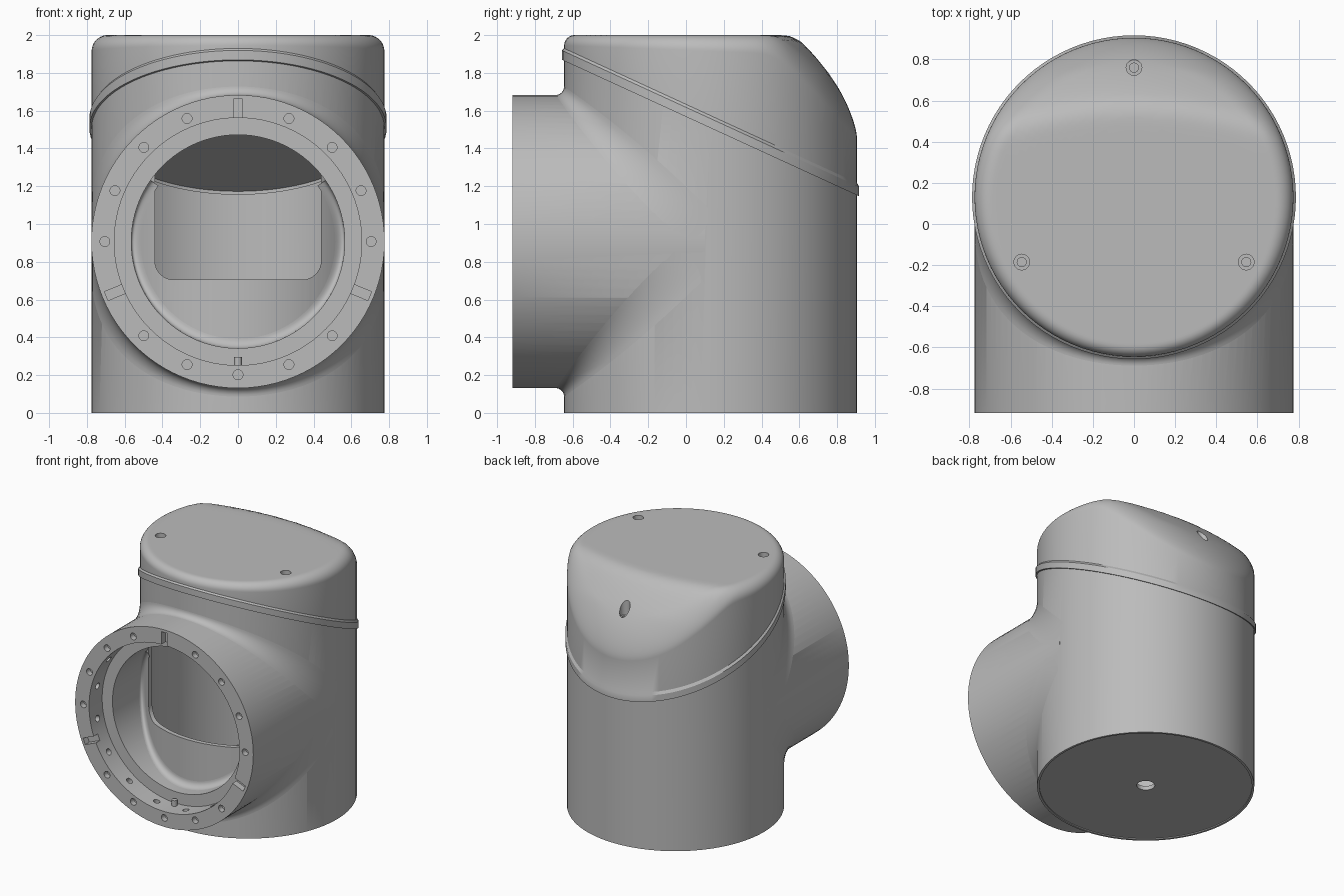
import bpy, bmesh
from math import sin, cos, pi, radians, sqrt, hypot
from mathutils import Matrix, Vector

cube = bpy.data.objects.get("Cube")
if cube:
    bpy.data.objects.remove(cube)

SEG = 96
AXIS_Y = 0.13      # upright tube axis
R = 0.775          # upright tube radius
PORT_Z = 0.907     # front port axis height
PORT_R = 0.776
FRONT = -0.918     # front face of the port

grey = bpy.data.materials.new("plain_grey")
grey.use_nodes = True
grey.diffuse_color = (0.5, 0.5, 0.5, 1)
grey.node_tree.nodes["Principled BSDF"].inputs["Base Color"].default_value = (0.5, 0.5, 0.5, 1)


def finish(name, bm):
    bmesh.ops.recalc_face_normals(bm, faces=bm.faces)
    mesh = bpy.data.meshes.new(name)
    bm.to_mesh(mesh)
    bm.free()
    mesh.materials.append(grey)
    ob = bpy.data.objects.new(name, mesh)
    bpy.context.collection.objects.link(ob)
    return ob


def loft(name, rows, closed=True, caps=True):
    """Skin rows of points; closed rows may be capped at both ends."""
    bm = bmesh.new()
    vs = [[bm.verts.new(p) for p in row] for row in rows]
    n = len(rows[0])
    for a, b in zip(vs, vs[1:]):
        for i in range(n if closed else n - 1):
            j = (i + 1) % n
            bm.faces.new((a[i], a[j], b[j], b[i]))
    if closed and caps:
        bm.faces.new(vs[0])
        bm.faces.new(vs[-1])
    return finish(name, bm)


def ring(radius, height):
    """Circle round the upright axis; height is a function of the angle."""
    angles = [2 * pi * i / SEG for i in range(SEG)]
    return [(radius * cos(a), AXIS_Y + radius * sin(a), height(radius, a)) for a in angles]


def add_rod(bm, start, end, radius, seg=24):
    start, end = Vector(start), Vector(end)
    d = end - start
    m = Matrix.Translation((start + end) / 2) @ d.to_track_quat('Z', 'Y').to_matrix().to_4x4()
    bmesh.ops.create_cone(bm, cap_ends=True, segments=seg, radius1=radius, radius2=radius,
                          depth=d.length, matrix=m)


def rod(name, start, end, radius, seg=SEG):
    bm = bmesh.new()
    add_rod(bm, start, end, radius, seg)
    return finish(name, bm)


def boolean(ob, cutter, op='DIFFERENCE'):
    cutter.hide_render = True
    mod = ob.modifiers.new("cut", 'BOOLEAN')
    mod.operation, mod.solver, mod.object = op, 'EXACT', cutter
    bpy.context.view_layer.objects.active = ob
    bpy.ops.object.modifier_apply(modifier=mod.name)
    bpy.data.objects.remove(cutter)


def on_port(radius, angle, y):
    return (radius * cos(angle), y, PORT_Z + radius * sin(angle))


def seam(radius, a, lift=0.0):
    """Height of the slanted joint under the cap."""
    return 1.508 - 0.459 * radius * sin(a) + lift


# Body: slanted-top upright tube joined with the front port
body = loft("body", [ring(R, lambda r, a: 0), ring(R, lambda r, a: seam(r, a, 0.02))])
boolean(body, rod("port", (0, FRONT, PORT_Z), (0, 0.1, PORT_Z), PORT_R), 'UNION')
boolean(body, rod("recess", (0, -1, PORT_Z), (0, -0.755, PORT_Z), 0.655))
boolean(body, rod("bore", (0, -1, PORT_Z), (0, AXIS_Y, PORT_Z), 0.565))
boolean(body, rod("cavity", (0, AXIS_Y, 0.04), (0, AXIS_Y, 2.5), 0.73))
boolean(body, rod("base_recess", (0, AXIS_Y, -0.1), (0, AXIS_Y, 0.008), 0.758))
boolean(body, rod("cable_hole", (0, AXIS_Y, -0.1), (0, AXIS_Y, 0.1), 0.065, 32))

# Flange details: screw holes, three key slots and radial holes
bm = bmesh.new()
for k in range(16):
    a = 2 * pi * k / 16
    if k in (4, 9, 15):
        m = (Matrix.Translation(on_port(0.7, a, FRONT)) @ Matrix.Rotation(-a, 4, 'Y')
             @ Matrix.Diagonal((0.11, 0.1, 0.05, 1)))
        bmesh.ops.create_cube(bm, size=1, matrix=m)
    else:
        add_rod(bm, on_port(0.705, a, -1), on_port(0.705, a, FRONT + 0.045), 0.026)
    b = a + pi / 16
    add_rod(bm, on_port(0.6, b, -0.83), on_port(0.72, b, -0.83), 0.024)
boolean(body, finish("flange_cutters", bm))
peg = rod("locating_peg", on_port(0.61, -pi / 2, -0.79), on_port(0.68, -pi / 2, -0.79), 0.02, 24)

# Inner sleeve with a round-cornered window facing the port
tube = [(0.72, 0.03), (0.755, 0.03), (0.755, None), (0.72, None), (0.72, 0.03)]
sleeve = loft("inner_sleeve", [
    ring(r, lambda q, a, z=z: seam(q, a, -0.02) if z is None else z) for r, z in tube], caps=False)
bm = bmesh.new()
bm.from_mesh(sleeve.data)
bmesh.ops.remove_doubles(bm, verts=bm.verts, dist=1e-5)
bmesh.ops.recalc_face_normals(bm, faces=bm.faces)
bm.to_mesh(sleeve.data)
bm.free()
outline = []
for cx, cz, start in ((0.34, 1.4, 0), (-0.34, 1.4, 90), (-0.34, 0.805, 180), (0.34, 0.805, 270)):
    for s in range(9):
        t = radians(start + 90 * s / 8)
        outline.append((cx + 0.1 * cos(t), cz + 0.1 * sin(t)))
boolean(sleeve, loft("window", [[(x, y, z) for x, z in outline] for y in (-0.9, 0.0)]))

# Outer fillet where the port meets the upright tube
rows = []
for i in range(SEG + 1):
    t = 2 * pi * i / SEG
    s = abs(sin(t))
    side = 1 if sin(t) >= 0 else -1
    r = 0.045 + 0.12 * cos(t) ** 2
    row = []
    for k in range(9):
        a = pi / 2 * k / 8
        row.append((1.001 * R * cos(t), AXIS_Y - 1.001 * R * s - r + r * sin(a),
                    PORT_Z + side * (1.001 * R * s + r - r * cos(a))))
    rows.append(row)
half = SEG // 2
fillets = [loft("upper_neck_fillet", rows[:half + 1], closed=False),
           loft("lower_neck_fillet", rows[half + 1:-1], closed=False)]

# Inner fillet where the bore meets the sleeve, below the window
rows = []
for i in range(65):
    t = radians(145 + 250 * i / 64)
    row = []
    for k in range(9):
        a = pi / 2 * k / 8
        q = 0.565 - 0.05 * (1 - cos(a))
        y = AXIS_Y - sqrt(0.756 ** 2 - (q * cos(t)) ** 2) - 0.05 * (1 - sin(a))
        row.append(on_port(q, t, y))
    rows.append(row)
fillets.append(loft("bore_fillet", rows, closed=False))

# Cap: slanted lip, rounded rim, flat top falling away at the back
SLOPE = [(0.5, 2), (0.55, 1.995), (0.6, 1.972), (0.64, 1.935), (0.69, 1.88),
         (0.76, 1.793), (0.84, 1.67), (0.91, 1.56)]


def cap_top(radius, a):
    x, y = radius * cos(a), AXIS_Y + radius * sin(a)
    y += 0.25 * x * x
    z = 2.0
    for (y0, z0), (y1, z1) in zip(SLOPE, SLOPE[1:]):
        if y > y0:
            z = z0 + (z1 - z0) * min(1, (y - y0) / (y1 - y0))
    e = 0.085 + 0.03 * sin(a)
    over = min(e, max(0, radius - (R - e)))
    return z - (e - sqrt(e * e - over * over))


rows = [ring(0.7, seam), ring(0.787, seam),
        ring(0.787, lambda r, a: seam(r, a, 0.05)),
        ring(R, lambda r, a: seam(r, a, 0.066))]
rim = [R - 0.12 * (1 - cos(pi / 2 * k / 12)) for k in range(13)]
inner = [0.655 * (1 - k / 22) for k in range(1, 22)]
rows += [ring(q, lambda r, a: max(cap_top(r, a), seam(r, a, 0.067) if r == R else 0))
         for q in rim + inner]
cap = loft("cap", rows)

# Counterbored screw holes in the cap
for hole_r, drop in ((0.038, 0.07), (0.022, 0.13)):
    bm = bmesh.new()
    for deg in (90, 210, 330):
        a = radians(deg)
        x, y = 0.63 * cos(a), AXIS_Y + 0.63 * sin(a)
        z = cap_top(0.63, a) - drop
        add_rod(bm, (x, y, z), (x, y, 2.2), hole_r)
    boolean(cap, finish("screw_cutters", bm))

# Smooth shading with sharp edges kept
bpy.ops.object.select_all(action='DESELECT')
for ob in [body, sleeve, cap, peg] + fillets:
    ob.select_set(True)
    bpy.context.view_layer.objects.active = ob
bpy.ops.object.shade_smooth_by_angle(angle=radians(30))
